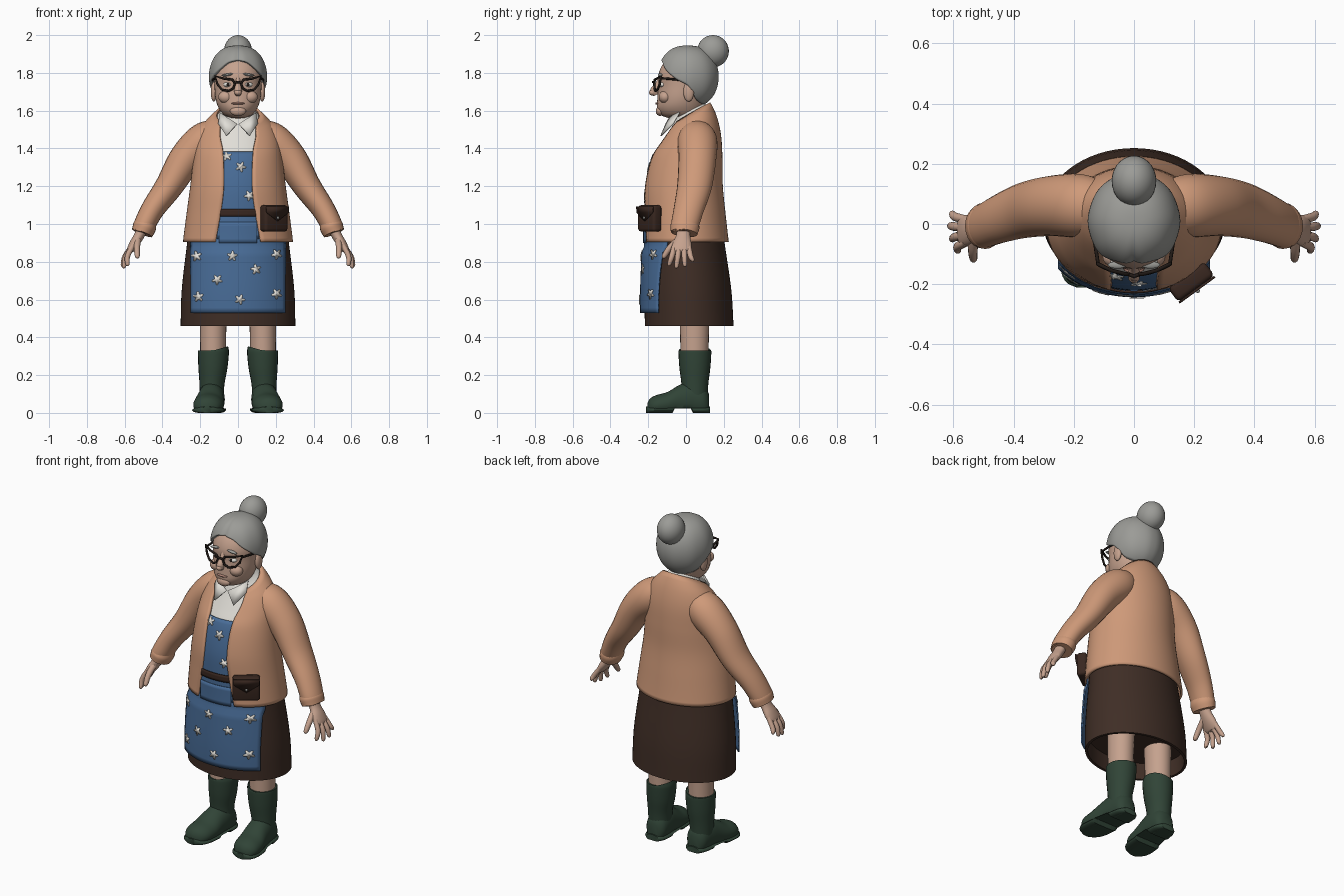
import bpy, bmesh, math
from mathutils import Vector, Matrix

if "Cube" in bpy.data.objects:
    bpy.data.objects.remove(bpy.data.objects["Cube"])
made = []


def material(name, *rgb):
    m = bpy.data.materials.new(name)
    m.use_nodes = True
    m.diffuse_color = (*rgb, 1)
    m.node_tree.nodes["Principled BSDF"].inputs["Base Color"].default_value = (*rgb, 1)
    return m


SKIN = material("skin", .56, .36, .27)
HAIR = material("grey hair", .33, .33, .31)
WOOL = material("peach wool", .62, .32, .19)
SKIRT = material("brown cloth", .05, .027, .019)
BLUE = material("apron blue", .065, .15, .31)
WHITE = material("off white", .75, .73, .68)
GREEN = material("boot green", .03, .058, .038)
LEATHER = material("dark leather", .04, .02, .014)
FRAME = material("dark frame", .015, .01, .008)
LIP = material("lip", .43, .23, .18)


def finish(name, bm, mat, thick=0):
    bmesh.ops.recalc_face_normals(bm, faces=bm.faces)
    mesh = bpy.data.meshes.new(name)
    bm.to_mesh(mesh)
    bm.free()
    mesh.materials.append(mat)
    ob = bpy.data.objects.new(name, mesh)
    bpy.context.collection.objects.link(ob)
    if thick:
        mod = ob.modifiers.new("thickness", 'SOLIDIFY')
        mod.thickness, mod.offset = thick, 0
    made.append(ob)
    return ob


def grid(name, rows, mat, closed=True, caps=(0, -1), thick=0):
    bm = bmesh.new()
    vs = [[bm.verts.new(p) for p in r] for r in rows]
    n = len(vs[0])
    for a, b in zip(vs, vs[1:]):
        for i in range(n if closed else n - 1):
            j = (i + 1) % n
            bm.faces.new((a[i], a[j], b[j], b[i]))
    for c in caps:
        bm.faces.new(vs[c])
    return finish(name, bm, mat, thick)


def ball(name, loc, rad, mat, rot=0):
    bm = bmesh.new()
    m = Matrix.Translation(loc) @ Matrix.Rotation(rot, 4, 'Y') @ Matrix.Diagonal((*rad, 1))
    bmesh.ops.create_uvsphere(bm, u_segments=28, v_segments=18, radius=1, matrix=m)
    return finish(name, bm, mat)


def plate(name, pts, mat, thick=.008):
    bm = bmesh.new()
    bm.faces.new([bm.verts.new(p) for p in pts])
    return finish(name, bm, mat, thick)


def interp(rows, k):
    """Smooth interpolation of table rows by their first column."""
    n = len(rows)
    k = min(max(k, rows[0][0]), rows[-1][0])
    i = max(j for j in range(n - 1) if rows[j][0] <= k)
    slope = lambda j, c: ((rows[min(j + 1, n - 1)][c] - rows[max(j - 1, 0)][c])
                          / (rows[min(j + 1, n - 1)][0] - rows[max(j - 1, 0)][0]))
    h = rows[i + 1][0] - rows[i][0]
    t = (k - rows[i][0]) / h
    return [(2*t**3 - 3*t*t + 1) * rows[i][c] + (t**3 - 2*t*t + t) * h * slope(i, c)
            + (3*t*t - 2*t**3) * rows[i + 1][c] + (t**3 - t*t) * h * slope(i + 1, c)
            for c in range(1, len(rows[0]))]


def span(a, b, n):
    return [a + (b - a) * i / (n - 1) for i in range(n)]


def tube(name, pts, mat, steps=6, n=24, ref=(0, 1, 0)):
    """Elliptical tube through (x, y, z, side radius, radius along ref)."""
    keyed = [(i, *p) for i, p in enumerate(pts)]
    path = [interp(keyed, k) for k in span(0, len(pts) - 1, steps * (len(pts) - 1) + 1)]
    rows = []
    for i, p in enumerate(path):
        d = (Vector(path[min(i + 1, len(path) - 1)][:3]) - Vector(path[max(i - 1, 0)][:3])).normalized()
        b = (Vector(ref) - d * d.dot(Vector(ref))).normalized()
        a = b.cross(d)
        rows.append([Vector(p[:3]) + a * p[3] * math.cos(q) + b * p[4] * math.sin(q)
                     for q in span(0, math.tau, n + 1)[:-1]])
    return grid(name, rows, mat)


# Clothed body cross-sections: height, half width, front, back, forward tilt
BODY = [(.46, .304, -.218, .252, 0), (.65, .298, -.219, .24, 0), (.91, .268, -.209, .203, 0),
        (1.05, .25, -.208, .187, 0), (1.2, .23, -.204, .172, 0), (1.35, .212, -.17, .17, 0),
        (1.45, .195, -.125, .162, .15), (1.53, .155, -.088, .138, .35),
        (1.58, .095, -.07, .105, .6), (1.6, .082, -.062, .09, .6)]


def body(a, z, off=0):
    w, f, b, tilt = interp(BODY, z)
    mid, dep = (f + b) / 2, (b - f) / 2 + off
    y = mid - dep * math.cos(a)
    return ((w + off) * math.sin(a), y, z + tilt * (y - mid))


def at_x(x, z, off=0):
    return body(math.asin(max(-.97, min(.97, x / (interp(BODY, z)[0] + off)))), z, off)


AROUND = span(-math.pi, math.pi, 65)[:-1]
ring = lambda z, off=0: [body(a, z, off) for a in AROUND]
grid("skirt", [ring(.56, -.015), ring(.46, -.015)] + [ring(z) for z in span(.46, 1, 16)], SKIRT)
grid("blouse", [ring(z) for z in span(.98, 1.6, 30)], WHITE)

# Cardigan wraps from one front edge round the back to the other
OPENING = [(.9, .12), (1.08, .088), (1.2, .075), (1.4, .08), (1.5, .095), (1.58, .092)]
rows = []
for z in span(.905, 1.578, 34):
    a0 = math.asin(min(.97, interp(OPENING, z)[0] / (interp(BODY, z)[0] + .016)))
    rows.append([body(a, z, .016) for a in span(a0, math.tau - a0, 61)])
grid("cardigan_body", rows, WOOL, False, (), .014)

# Apron skirt, bib, pocket and belt lie on the body surface
apron_off = lambda z: .02 if z < .87 else .009
front = lambda w, z0, z1, off, n: [[at_x(x, z, off(z)) for x in span(-w, w, 31)] for z in span(z0, z1, n)]
grid("apron_skirt", front(.25, .53, .93, apron_off, 16), BLUE, False, (), .008)
grid("apron_bib", front(.11, .92, 1.39, lambda z: .01, 20), BLUE, False, (), .006)
grid("apron_pocket", front(.1, .9, 1.01, lambda z: .015, 6), BLUE, False, (), .006)
grid("belt", front(.115, 1.04, 1.08, lambda z: .018, 4), LEATHER, False, (), .008)
for fx, fz in [(-.22, .83), (-.11, .705), (-.03, .83), (.095, .76), (.205, .84), (-.21, .615),
               (.01, .6), (.205, .63), (.015, 1.3), (.06, 1.15), (-.06, 1.36)]:
    pts = []
    for q in span(0, math.tau, 31)[:-1]:
        r = .021 + .008 * math.cos(5 * q + fx * 40)
        z = fz + r * math.sin(q)
        pts.append(at_x(fx + r * math.cos(q), z, apron_off(fz) + .007))
    plate("apron_flower", pts, WHITE, .003)

# Belt pouch
M = Matrix.Translation((.19, -.192, 1.03)) @ Matrix.Rotation(math.radians(36), 4, 'Z')
bm = bmesh.new()
bmesh.ops.create_cube(bm, size=1, matrix=M @ Matrix.Diagonal((.15, .058, .14, 1)))
bmesh.ops.bevel(bm, geom=bm.edges[:], offset=.016, segments=3, profile=.5, affect='EDGES')
finish("pouch", bm, LEATHER)
plate("pouch_flap", [M @ Vector((x, -.032, z)) for x, z in
                     [(-.073, .062), (.073, .062), (.07, .03), (0, -.015), (-.07, .03)]], LEATHER)
ball("pouch_button", M @ Vector((0, -.037, .003)), (.007, .007, .007), HAIR)

# Head
HEAD = [(1.56, .03, -.09, .03), (1.572, .068, -.125, .07), (1.61, .1, -.152, .09), (1.66, .118, -.152, .1),
        (1.73, .124, -.146, .11), (1.79, .124, -.146, .11), (1.85, .108, -.12, .1), (1.9, .06, -.07, .06)]
rows = []
for z in span(1.56, 1.9, 30):
    w, f, b = interp(HEAD, z)
    rows.append([(w * math.sin(a), (f + b) / 2 - (b - f) / 2 * math.cos(a), z) for a in AROUND])
grid("head", rows, SKIN)
tube("neck", [(0, .03, 1.48, .072, .078), (0, .02, 1.55, .068, .075), (0, .02, 1.64, .07, .075)], SKIN)
tube("nose", [(0, -.135, 1.775, .012, .012), (0, -.15, 1.74, .015, .014),
              (0, -.166, 1.705, .021, .024), (0, -.158, 1.683, .014, .014)], SKIN)
ball("nose_tip", (0, -.176, 1.696), (.019, .02, .016), SKIN)
ball("lips", (0, -.15, 1.638), (.034, .013, .007), LIP)
ball("chin", (0, -.138, 1.598), (.042, .022, .026), SKIN)

# Swept hair with a centre parting, hanging lower behind the ears
HAIRLINE = [(0, 1.868), (.4, 1.855), (.8, 1.81), (1.2, 1.765), (1.6, 1.73), (1.95, 1.66), (3.15, 1.63)]
rows = []
for t in span(.02, 1, 24):
    row = []
    for a in AROUND:
        phi = t * math.acos((interp(HAIRLINE, abs(a))[0] - 1.78) / .16)
        s = math.sin(phi) ** .8
        s *= 1 - .06 * math.exp(-(a / .13) ** 2) + .008 * math.sin(9 * abs(a)) * t
        row.append((.145 * s * math.sin(a), .01 - .155 * s * math.cos(a), 1.78 + .157 * math.cos(phi)))
    rows.append(row)
grid("hair", rows, HAIR, caps=(0,), thick=.016)
ball("hair_bun", (0, .143, 1.915), (.074, .084, .085), HAIR)


def wire(name, pts, radius, closed=False):
    cu = bpy.data.curves.new(name, 'CURVE')
    cu.dimensions, cu.bevel_depth, cu.bevel_resolution = '3D', radius, 2
    sp = cu.splines.new('POLY')
    sp.points.add(len(pts) - 1)
    for p, co in zip(sp.points, pts):
        p.co = (*co, 1)
    sp.use_cyclic_u = closed
    cu.materials.append(FRAME)
    bpy.context.collection.objects.link(bpy.data.objects.new(name, cu))


RIM = [(.016, 1.745), (.03, 1.764), (.075, 1.77), (.121, 1.782), (.109, 1.74), (.086, 1.712), (.05, 1.704), (.025, 1.718)]
FOOT = [(-.205, .164, .02, .05), (-.195, .163, .048, .072), (-.16, .16, .074, .093), (-.1, .154, .08, .11),
        (-.03, .145, .073, .15), (.04, .138, .068, .17), (.1, .135, .058, .14), (.122, .135, .035, .1)]
TIPS = [(-.088, .585, .778), (-.05, .603, .766), (-.006, .61, .774), (.034, .603, .8)]

for side, s in (("left", 1), ("right", -1)):
    # Face details
    ball(side + "_ear", (s * .128, .014, 1.7), (.016, .028, .052), SKIN)
    ball(side + "_cheek", (s * .062, -.11, 1.672), (.042, .034, .034), SKIN)
    ball(side + "_eye", (s * .052, -.122, 1.738), (.026, .021, .014), WHITE)
    ball(side + "_iris", (s * .052, -.139, 1.738), (.009, .006, .009), FRAME)
    ball(side + "_eyebrow", (s * .055, -.136, 1.79), (.032, .012, .007), HAIR, s * .15)

    # Glasses
    bow = lambda x: -.168 + .035 * (x / .12) ** 2
    wire(side + "_glasses_rim", [(s * x, bow(x), z) for x, z in RIM], .0065, True)
    wire(side + "_glasses_arm", [(s * .119, -.133, 1.772), (s * .132, -.05, 1.765), (s * .136, .01, 1.755)], .006)

    # Shirt collar flap
    plate(side + "_collar", [(s * x, y, z) for x, y, z in
          [(.004, -.105, 1.53), (.06, -.085, 1.565), (.094, -.035, 1.59), (.104, -.07, 1.53), (.062, -.132, 1.466)]], WHITE)

    # Sleeve, cuff and hand
    tube(side + "_sleeve", [(s * x, y, z, a, b) for x, y, z, a, b in
         [(.09, .05, 1.49, .07, .08), (.175, .06, 1.44, .1, .105), (.275, .06, 1.345, .09, .1),
          (.365, .045, 1.2, .074, .092), (.45, .015, 1.08, .062, .08), (.5, -.008, .985, .056, .072),
          (.51, -.01, .955, .046, .06)]], WOOL)
    tube(side + "_cuff", [(s * .487, -.004, 1.01, .056, .07), (s * .495, -.006, .985, .062, .077),
                          (s * .508, -.01, .952, .057, .071)], WOOL)
    tube(side + "_palm", [(s * x, y, z, a, b) for x, y, z, a, b in
         [(.505, -.012, .98, .03, .035), (.525, -.015, .935, .027, .038), (.55, -.02, .895, .025, .05),
          (.572, -.024, .86, .018, .05), (.576, -.024, .85, .008, .03)]], SKIN)
    for i, (y, x, z) in enumerate(TIPS):
        ky = -.061 + .025 * i
        tube(f"{side}_finger", [(s * .557, ky, .885, .014, .014), (s * (.585 + x) / 2, (ky + y) / 2, .83, .014, .0145),
                                (s * x, y, z + .01, .011, .011), (s * x, y, z, .004, .004)], SKIN, 4, 12)
    tube(side + "_thumb", [(s * .53, -.035, .92, .018, .018), (s * .535, -.085, .875, .016, .016),
                           (s * .533, -.115, .83, .013, .013), (s * .532, -.12, .818, .005, .005)], SKIN, 4, 12, (1, 0, 0))

    # Leg and rubber boot
    tube(side + "_leg", [(s * .132, .045, .28, .068, .074), (s * .132, .045, .4, .069, .076),
                         (s * .13, .045, .54, .072, .08)], SKIN)
    tube(side + "_boot_shaft", [(s * x, .047, z, a, b) for x, z, a, b in
         [(.138, .05, .062, .066), (.138, .15, .066, .071), (.133, .24, .077, .082), (.13, .32, .082, .087),
          (.13, .332, .079, .084)]], GREEN)
    for part, grow, cap in (("boot_foot", 0, 1), ("boot_sole", .006, .035)):
        rows = []
        for y in span(-.205, .122, 28):
            cx, w, top = interp(FOOT, y)
            top = min(top, cap)
            arch = .022 if -.06 < y < .03 else 0
            rows.append([(s * (cx + (w + grow) * math.cos(q)), y + grow * (1 if y > 0 else -1) * (abs(y) > .1),
                          max(arch, top * (.42 + .58 * math.sin(q)))) for q in span(0, math.tau, 29)[:-1]])
        grid(f"{side}_{part}", rows, GREEN)

wire("glasses_bridge", [(-.018, -.167, 1.747), (0, -.174, 1.752), (.018, -.167, 1.747)], .0065)

# Smooth shading with crisp hems and edges
bpy.ops.object.select_all(action='DESELECT')
for ob in made:
    ob.select_set(True)
bpy.context.view_layer.objects.active = made[0]
bpy.ops.object.shade_smooth_by_angle(angle=math.radians(45))
